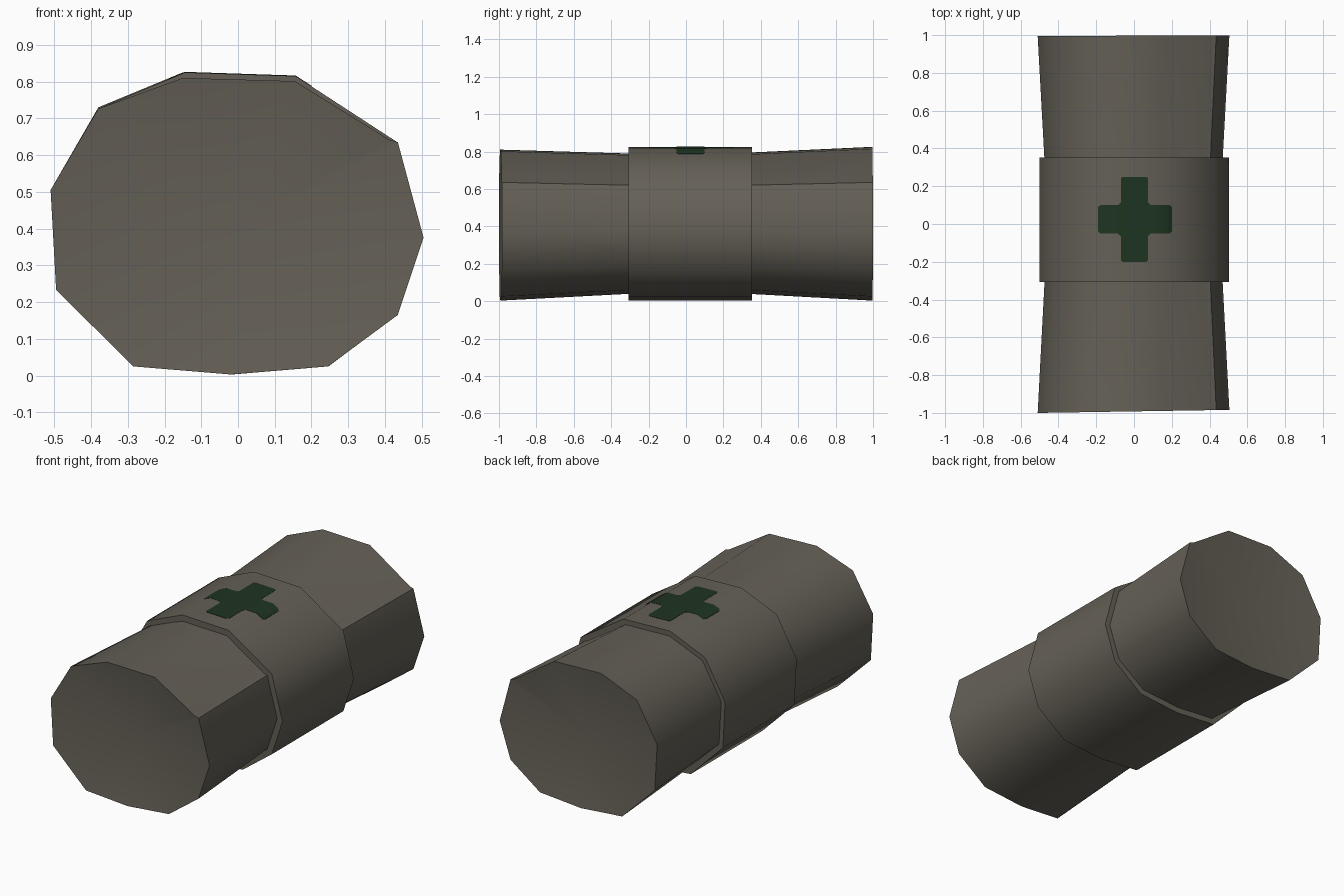
import bpy, bmesh, math

if "Cube" in bpy.data.objects:
    bpy.data.objects.remove(bpy.data.objects["Cube"])


def material(name, rgb):
    m = bpy.data.materials.new(name)
    m.diffuse_color = (*rgb, 1)
    m.use_nodes = True
    m.node_tree.nodes["Principled BSDF"].inputs["Base Color"].default_value = m.diffuse_color
    return m


CLOTH = material("grey_brown_cloth", (0.13, 0.118, 0.095))
GREEN = material("dark_green", (0.013, 0.035, 0.015))

# Uneven cross-section of the roll (x, z); the 3rd and 4th points are the loose end
PROFILE = [(-0.15, 0.825), (0.155, 0.815), (0.412, 0.642), (0.435, 0.635),
           (0.505, 0.375), (0.435, 0.165), (0.245, 0.025), (-0.02, 0.003),
           (-0.285, 0.025), (-0.495, 0.233), (-0.51, 0.505), (-0.38, 0.73)]


def finish(bm, name, mat, angle=50):
    bmesh.ops.recalc_face_normals(bm, faces=bm.faces)
    for f in bm.faces:
        f.smooth = True
    for e in bm.edges:
        e.smooth = e.calc_face_angle(0) < math.radians(angle)
    me = bpy.data.meshes.new(name)
    bm.to_mesh(me)
    bm.free()
    me.materials.append(mat)
    ob = bpy.data.objects.new(name, me)
    bpy.context.collection.objects.link(ob)
    return ob


def loft(name, rings, mat, dish=0.0):
    """Closed solid through rings of 3D points, ends dished inwards."""
    bm = bmesh.new()
    loops = [[bm.verts.new(p) for p in ring] for ring in rings]
    n = len(loops[0])
    for a, b in zip(loops, loops[1:]):
        for i in range(n):
            j = (i + 1) % n
            bm.faces.new((a[i], a[j], b[j], b[i]))
    for loop, inward in ((loops[0], 1), (loops[-1], -1)):
        if dish:
            y = sum(v.co.y for v in loop) / n + inward * dish
            hub = bm.verts.new((0, y, 0.41))
            for i in range(n):
                bm.faces.new((loop[i], loop[(i + 1) % n], hub))
        else:
            bm.faces.new(loop)
    return finish(bm, name, mat)


# Bandage roll: flared ends, pinched under the wrap, front end cut at a slant
front = [(x, -0.992 + 0.016 * x, z - max(0, z - 0.7) * 0.12) for x, z in PROFILE]
waist = [(x * 0.895, 0.02, 0.058 + (z - 0.005) * 0.88) for x, z in PROFILE]
back = [(x, 0.997 + 0.004 * x, z) for x, z in PROFILE]
loft("bandage_roll", [front, waist, back], CLOTH, dish=0.06)

# Wrap band round the middle, without the loose end step
band = [(x * 0.988 + 0.004, z) for i, (x, z) in enumerate(PROFILE) if i != 2]
loft("wrap_band", [[(x, y, z) for x, z in band] for y in (-0.308, 0.353)], CLOTH)


# Painted cross that follows the top of the band
def top_z(x):
    upper = [band[-1], band[0], band[1], band[2]]
    for (x0, z0), (x1, z1) in zip(upper, upper[1:]):
        if x0 <= x <= x1:
            return z0 + (z1 - z0) * (x - x0) / (x1 - x0)


# columns: x, low y, high y (corners slightly clipped)
columns = [(-0.19, -0.04, 0.09), (-0.18, -0.05, 0.10), (band[0][0], -0.05, 0.10),
           (-0.085, -0.05, 0.10), (-0.07, -0.065, 0.115), (-0.07, -0.19, 0.24),
           (-0.06, -0.20, 0.25), (0.065, -0.20, 0.25), (0.075, -0.19, 0.24),
           (0.075, -0.065, 0.115), (0.09, -0.05, 0.10), (band[1][0], -0.05, 0.10),
           (0.19, -0.05, 0.10), (0.20, -0.04, 0.09)]
bm = bmesh.new()
for (xa, la, ha), (xb, lb, hb) in zip(columns, columns[1:]):
    if xb - xa > 0.001:
        za, zb = top_z(xa) + 0.0015, top_z(xb) + 0.0015
        bm.faces.new([bm.verts.new(p) for p in
                      ((xa, la, za), (xb, lb, zb), (xb, hb, zb), (xa, ha, za))])
bmesh.ops.remove_doubles(bm, verts=bm.verts, dist=0.0005)
# extrude a thin skin down into the band so the plate is closed
skin = bmesh.ops.extrude_face_region(bm, geom=bm.faces[:], use_keep_orig=True)
for v in skin["geom"]:
    if isinstance(v, bmesh.types.BMVert):
        v.co.z -= 0.005
finish(bm, "painted_cross", GREEN)
